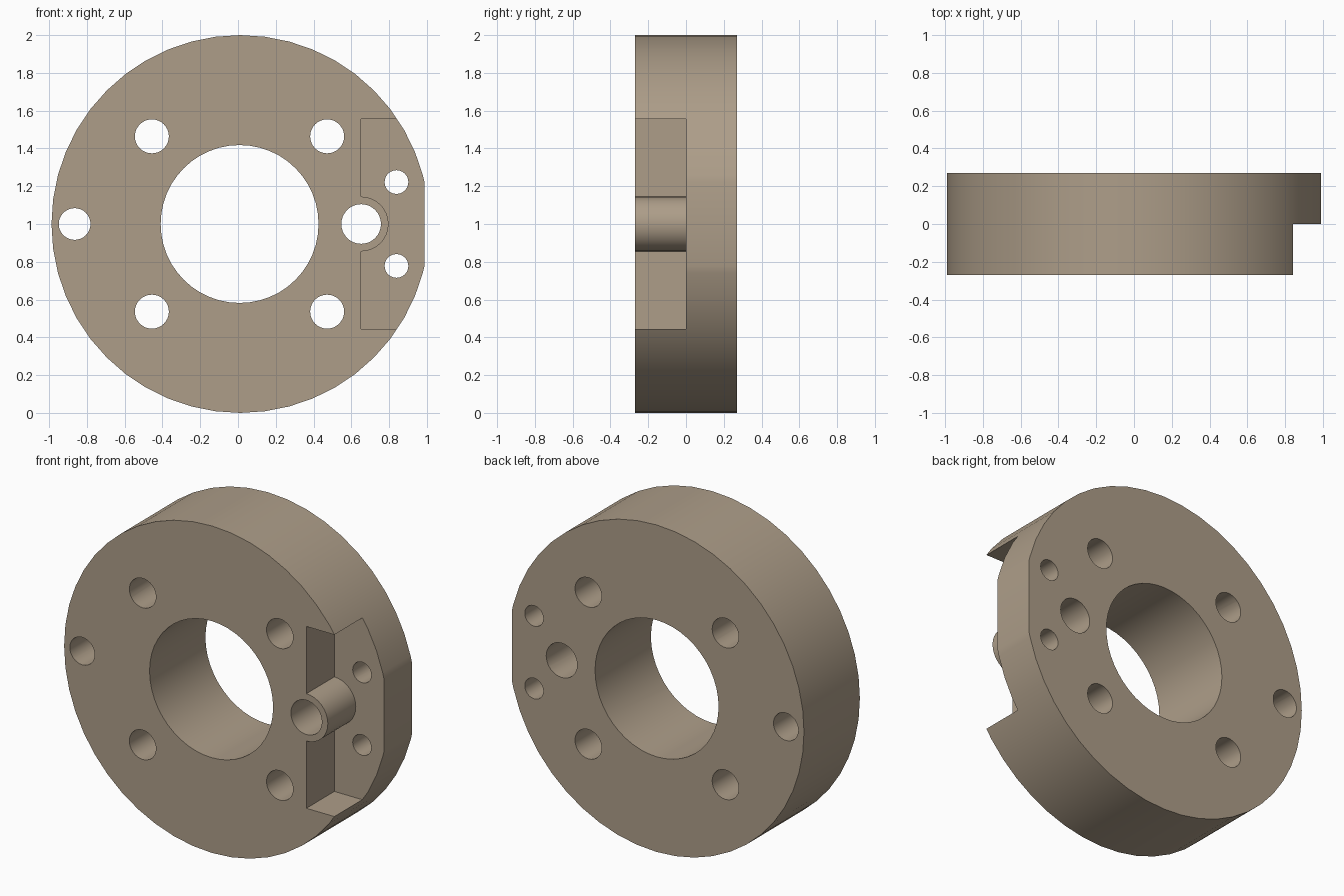
import bpy, bmesh
from math import cos, sin, pi, acos, radians

if "Cube" in bpy.data.objects:
    bpy.data.objects.remove(bpy.data.objects["Cube"])

CX, CZ, R = 0.0125, 1.0, 1.0      # disc centre and radius
HALF = 0.27                       # half thickness
FLAT = 0.9875                     # x of the flat on the rim


def prism(name, pts, y0, y1):
    """Extrude an x-z outline from y0 to y1."""
    bm = bmesh.new()
    face = bm.faces.new([bm.verts.new((x, y0, z)) for x, z in pts])
    ext = bmesh.ops.extrude_face_region(bm, geom=[face])
    verts = [g for g in ext["geom"] if isinstance(g, bmesh.types.BMVert)]
    bmesh.ops.translate(bm, verts=verts, vec=(0, y1 - y0, 0))
    bmesh.ops.recalc_face_normals(bm, faces=bm.faces)
    mesh = bpy.data.meshes.new(name)
    bm.to_mesh(mesh)
    bm.free()
    obj = bpy.data.objects.new(name, mesh)
    bpy.context.collection.objects.link(obj)
    return obj


def arc(x, z, r, angles):
    return [(x + r * cos(a), z + r * sin(a)) for a in angles]


# Disc with a flat on its right edge
a0 = acos((FLAT - CX) / R)
steps = [radians(7.5 * i) for i in range(48)]
rim = [a0] + [a for a in steps if a0 < a < 2 * pi - a0] + [2 * pi - a0]
disc = prism("flange_disc", arc(CX, CZ, R, rim), -HALF, HALF)

# Front pocket, its outline wrapping round the half-round boss
boss = arc(0.652, CZ, 0.145, [-pi / 2 + pi * i / 16 for i in range(17)])
pocket = [(0.652, 0.444), *boss, (0.652, 1.556), (1.2, 1.556), (1.2, 0.444)]
cutters = [prism("pocket_cutter", pocket, -0.5, 0.0)]

# Through holes: bore, pin, left hole, four bolts, two screws
holes = [(0.0085, CZ, 0.418, 48), (0.652, CZ, 0.105, 32), (-0.865, CZ, 0.084, 32)]
for s in (-1, 1):
    holes += [(x, CZ + s * 0.464, 0.09, 32) for x in (-0.456, 0.472)]
    holes.append((0.839, CZ + s * 0.222, 0.063, 24))
for x, z, r, n in holes:
    ring = arc(x, z, r, [2 * pi * i / n for i in range(n)])
    cutters.append(prism("hole_cutter", ring, -0.5, 0.5))

bpy.context.view_layer.objects.active = disc
for c in cutters:
    c.hide_render = True
    mod = disc.modifiers.new("cut", "BOOLEAN")
    mod.operation, mod.solver, mod.object = "DIFFERENCE", "EXACT", c
    bpy.ops.object.modifier_apply(modifier=mod.name)
    bpy.data.objects.remove(c)

# Metal tan finish, smooth walls with sharp edges
mat = bpy.data.materials.new("tan_metal")
mat.diffuse_color = (0.42, 0.34, 0.25, 1)
mat.use_nodes = True
mat.node_tree.nodes["Principled BSDF"].inputs["Base Color"].default_value = mat.diffuse_color
disc.data.materials.clear()
disc.data.materials.append(mat)
disc.select_set(True)
bpy.ops.object.shade_smooth_by_angle(angle=radians(30))
